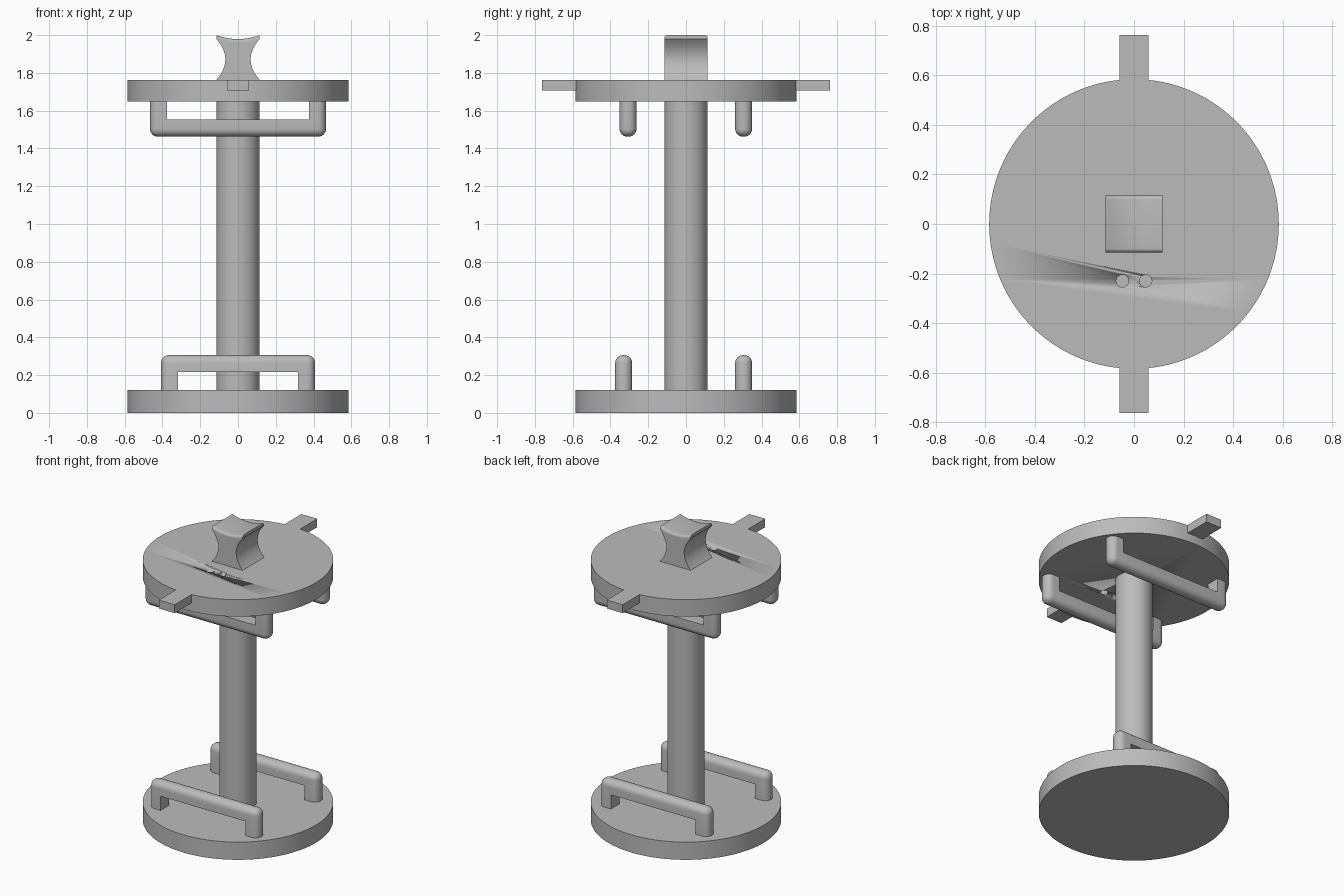
import bpy, bmesh
from math import radians
from mathutils import Vector

cube = bpy.data.objects.get("Cube")
if cube:
    bpy.data.objects.remove(cube, do_unlink=True)

grey = bpy.data.materials.new("plain grey")
grey.use_nodes = True
grey.diffuse_color = (0.5, 0.5, 0.5, 1)
grey.node_tree.nodes["Principled BSDF"].inputs["Base Color"].default_value = grey.diffuse_color


def finish(obj, name):
    obj.name = obj.data.name = name
    obj.data.materials.clear()
    obj.data.materials.append(grey)
    bpy.ops.object.select_all(action="DESELECT")
    obj.select_set(True)
    bpy.context.view_layer.objects.active = obj
    bpy.ops.object.shade_smooth_by_angle(angle=radians(30))
    return obj


def cylinder(name, radius, z0, z1, x=0, y=0, sides=96):
    bpy.ops.mesh.primitive_cylinder_add(vertices=sides, radius=radius, depth=z1 - z0,
                                        location=(x, y, (z0 + z1) / 2))
    return finish(bpy.context.object, name)


def prism(name, profile, y, depth, rounded, radius):
    """Extrude an x-z profile along y and round the edges chosen by a rule."""
    bm = bmesh.new()
    face = bm.faces.new([bm.verts.new((x, y - depth / 2, z)) for x, z in profile])
    ring = bmesh.ops.extrude_face_region(bm, geom=[face])["geom"]
    bmesh.ops.translate(bm, vec=(0, depth, 0),
                        verts=[v for v in ring if isinstance(v, bmesh.types.BMVert)])
    bmesh.ops.recalc_face_normals(bm, faces=bm.faces)
    edges = [e for e in bm.edges if rounded(*(v.co for v in e.verts))]
    bmesh.ops.bevel(bm, geom=edges, offset=radius, segments=6, profile=0.5,
                    affect="EDGES", clamp_overlap=False)
    bmesh.ops.recalc_face_normals(bm, faces=bm.faces)
    mesh = bpy.data.meshes.new(name)
    bm.to_mesh(mesh)
    bm.free()
    obj = bpy.data.objects.new(name, mesh)
    bpy.context.collection.objects.link(obj)
    return finish(obj, name)


def bow(a, b, sag, steps=16):
    """Parabolic arc from a to b, bulging left of the direction of travel."""
    a, b = Vector(a), Vector(b)
    side = Vector((a.y - b.y, b.x - a.x)).normalized()
    return [tuple(a.lerp(b, i / steps) + side * sag * 4 * (i / steps) * (1 - i / steps))
            for i in range(steps + 1)]


def handle(name, half, y, foot, top):
    """Squared grab bar: flat inside, rounded outside."""
    t = 0.09
    inner = top - t if top > foot else top + t
    profile = [(-half, foot), (-half, top), (half, top), (half, foot),
               (half - t, foot), (half - t, inner), (t - half, inner), (t - half, foot)]

    def outer(a, b):
        def on_shell(v):
            return abs(abs(v.x) - half) < 1e-4 or abs(v.z - top) < 1e-4
        at_foot = abs(a.z - foot) < 1e-4 and abs(b.z - foot) < 1e-4
        return on_shell(a) and on_shell(b) and not at_foot

    return prism(name, profile, y, t, outer, 0.042)


# Base, column and upper disc
cylinder("base_disc", 0.585, 0, 0.12)
cylinder("column", 0.115, 0.12, 1.65, sides=64)
top_disc = cylinder("top_disc", 0.585, 1.648, 1.763)

# Two small holes through the upper disc
for x in (-0.047, 0.047):
    cutter = cylinder("hole_cutter", 0.025, 1.6, 1.8, x, -0.23, 32)
    cutter.hide_render = True
    bpy.context.view_layer.objects.active = top_disc
    mod = top_disc.modifiers.new("hole", "BOOLEAN")
    mod.operation, mod.solver, mod.object = "DIFFERENCE", "EXACT", cutter
    bpy.ops.object.modifier_move_to_index(modifier=mod.name, index=0)
    bpy.ops.object.modifier_apply(modifier=mod.name)
    bpy.data.objects.remove(cutter, do_unlink=True)

# Front and back tabs, slightly sunk into the rim
for name, side in (("front_tab", -1), ("back_tab", 1)):
    bpy.ops.mesh.primitive_cube_add(size=1, location=(0, side * 0.67, 1.7345))
    tab = bpy.context.object
    tab.scale = (0.118, 0.186, 0.057)
    bpy.ops.object.transform_apply(location=False, rotation=False, scale=True)
    finish(tab, name)

# Saddle block with hollow sides and a dished top
w, low, shoulder, high = 0.115, 1.763, 1.98, 2.0
saddle = (bow((w, low), (w, shoulder), 0.048)
          + bow((w, high), (-w, high), 0.021)
          + bow((-w, shoulder), (-w, low), 0.048))
prism("saddle", saddle, 0, 2 * w,
      lambda a, b: abs(a.y - b.y) < 1e-4 and min(a.z, b.z) > 1.9785
      and abs(a.x - b.x) > 1e-3 and (a.z + b.z > 2 * shoulder - 0.002), 0.016)

# Grab bars below the upper disc and above the base
handle("upper_front_handle", 0.466, -0.307, 1.648, 1.462)
handle("upper_back_handle", 0.466, 0.305, 1.648, 1.462)
handle("lower_front_handle", 0.408, -0.33, 0.12, 0.306)
handle("lower_back_handle", 0.408, 0.305, 0.12, 0.306)
